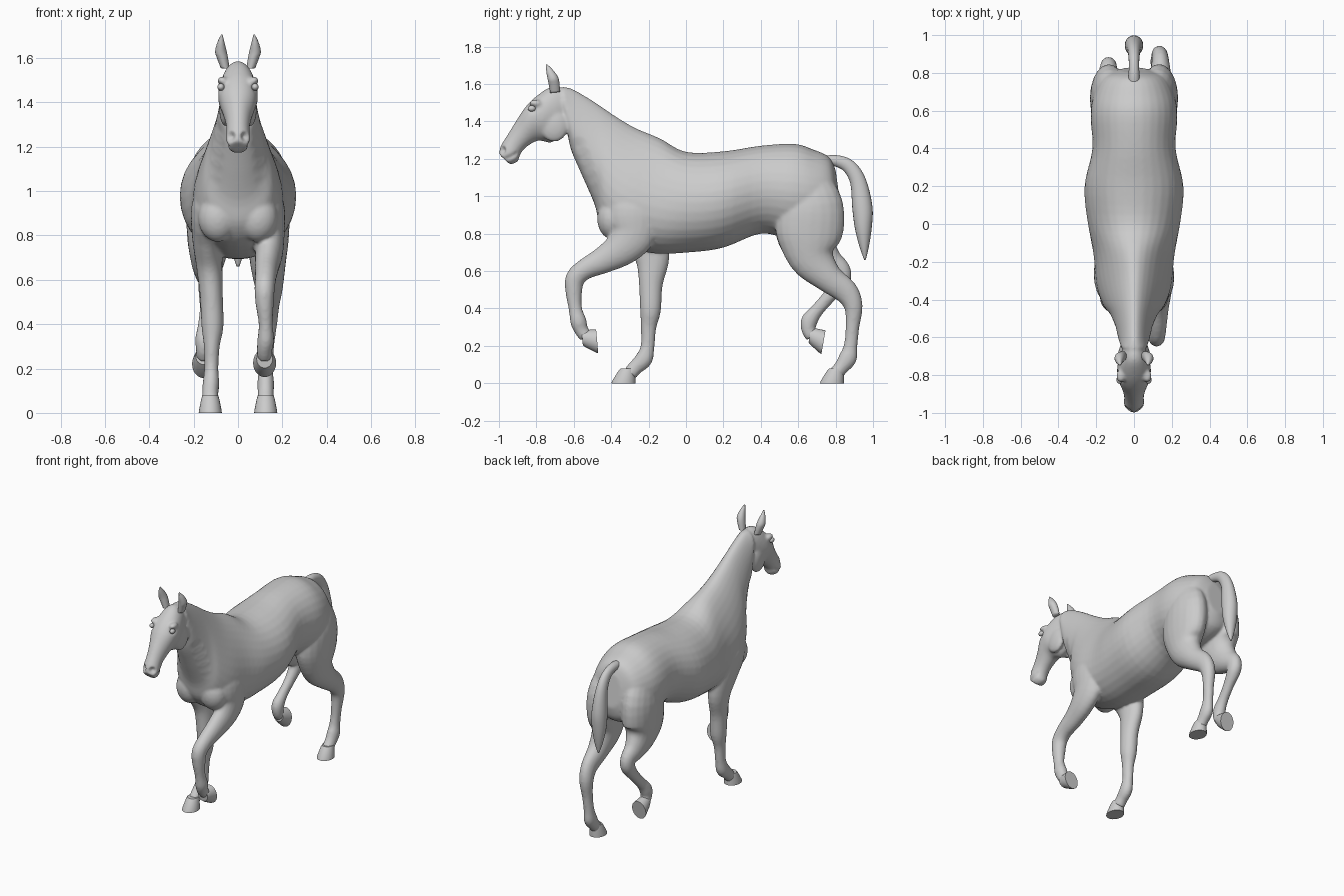
import bpy
import bmesh
from math import sin, cos, pi, radians
from mathutils import Vector, Matrix

cube = bpy.data.objects.get("Cube")
if cube:
    bpy.data.objects.remove(cube, do_unlink=True)

coat = bpy.data.materials.new("grey_coat")
coat.use_nodes = True
COLOUR = (0.6, 0.6, 0.6, 1)
coat.diffuse_color = COLOUR
coat.node_tree.nodes["Principled BSDF"].inputs["Base Color"].default_value = COLOUR


def spline(rows, steps=4):
    """Catmull-Rom resampling of a list of equally long tuples."""
    out = []
    last = len(rows) - 1
    for i in range(last):
        a, b = rows[max(i - 1, 0)], rows[i]
        c, d = rows[i + 1], rows[min(i + 2, last)]
        for s in range(steps):
            t = s / steps
            out.append([q + t / 2 * (r - p + t * (2 * p - 5 * q + 4 * r - e + t * (3 * (q - r) + e - p)))
                        for p, q, r, e in zip(a, b, c, d)])
    out.append(list(rows[-1]))
    return out


def loft(bm, rings):
    """Skin a row of rings and cap both ends."""
    loops = [[bm.verts.new(p) for p in ring] for ring in rings]
    count = len(loops[0])
    for low, high in zip(loops, loops[1:]):
        for i in range(count):
            j = (i + 1) % count
            bm.faces.new((low[i], low[j], high[j], high[i]))
    bm.faces.new(loops[0][::-1])
    bm.faces.new(loops[-1])


def angles(count):
    return [2 * pi * i / count for i in range(count)]


def trunk(bm, rows):
    """Rows: top y, top z, bottom y, bottom z, half width, fullness below."""
    rings = []
    for ty, tz, by, bz, w, k in spline(rows):
        top, bottom = Vector((0, ty, tz)), Vector((0, by, bz))
        mid, arm = (top + bottom) / 2, (top - bottom) / 2
        rings.append([mid + arm * cos(t) + Vector((w * sin(t) * (1 - k * cos(t)), 0, 0))
                      for t in angles(32)])
    loft(bm, rings)


def limb(bm, rows, side=1):
    """Rows: x, y, z, half depth, half width, set square to the path."""
    rows = spline(rows)
    rings = []
    for i, (x, y, z, depth, width) in enumerate(rows):
        a, b = rows[max(i - 1, 0)], rows[min(i + 1, len(rows) - 1)]
        along = Vector((0, b[1] - a[1], b[2] - a[2])).normalized()
        across = Vector((0, -along.z, along.y)) * depth
        rings.append([Vector((side * x, y, z)) + across * cos(t) + Vector((width * sin(t), 0, 0))
                      for t in angles(20)])
    loft(bm, rings)


def blob(bm, centre, radii):
    m = Matrix.Translation(centre) @ Matrix.Diagonal((*radii, 1))
    bmesh.ops.create_uvsphere(bm, u_segments=20, v_segments=12, radius=1, matrix=m)


def finish(bm, name, angle=60):
    bmesh.ops.recalc_face_normals(bm, faces=bm.faces)
    mesh = bpy.data.meshes.new(name)
    bm.to_mesh(mesh)
    bm.free()
    ob = bpy.data.objects.new(name, mesh)
    bpy.context.collection.objects.link(ob)
    mesh.materials.append(coat)
    bpy.ops.object.select_all(action='DESELECT')
    ob.select_set(True)
    bpy.context.view_layer.objects.active = ob
    bpy.ops.object.shade_smooth_by_angle(angle=radians(angle))
    return ob


# Torso and neck
body = bmesh.new()
trunk(body, [
    (.80, 1.14, .83, .92, .07, 0), (.765, 1.21, .80, .83, .16, 0),
    (.68, 1.25, .70, .78, .212, 0), (.58, 1.28, .56, .77, .23, 0),
    (.40, 1.27, .40, .80, .22, 0), (.2, 1.24, .2, .725, .262, 0),
    (0, 1.237, .02, .70, .245, .08), (-.14, 1.31, -.18, .695, .208, .25),
    (-.27, 1.365, -.36, .75, .188, .35), (-.38, 1.43, -.455, .84, .155, .35),
    (-.46, 1.485, -.49, .96, .12, .3), (-.53, 1.53, -.56, 1.12, .095, .25),
    (-.61, 1.575, -.615, 1.25, .08, .2), (-.66, 1.585, -.64, 1.37, .07, 0)])

# Head
trunk(body, [
    (-.64, 1.575, -.63, 1.41, .05, 0), (-.72, 1.585, -.66, 1.33, .072, -.1),
    (-.80, 1.535, -.72, 1.287, .088, -.2), (-.86, 1.475, -.79, 1.297, .08, -.15),
    (-.91, 1.40, -.85, 1.265, .06, 0), (-.95, 1.335, -.885, 1.225, .052, 0),
    (-.99, 1.27, -.90, 1.185, .054, 0), (-1.0, 1.225, -.94, 1.168, .042, 0)])

# Cheeks, brows and breast muscles
for s in (-1, 1):
    blob(body, (s * .055, -.705, 1.375), (.03, .075, .085))
    blob(body, (s * .07, -.805, 1.497), (.024, .035, .02))
    blob(body, (s * .09, -.395, .88), (.09, .08, .11))

# Front legs: left lifted, right standing
shoulder = [(.11, -.25, 1.06, .10, .06), (.135, -.28, .93, .14, .075)]
limb(body, shoulder + [
    (.14, -.28, .81, .125, .07), (.14, -.34, .725, .098, .063),
    (.13, -.44, .66, .073, .055), (.125, -.54, .61, .056, .048),
    (.12, -.592, .56, .053, .046), (.12, -.60, .49, .045, .041),
    (.125, -.592, .40, .036, .032), (.125, -.575, .33, .044, .038),
    (.12, -.56, .285, .038, .035), (.12, -.535, .25, .036, .034)])
limb(body, shoulder + [
    (.14, -.22, .80, .12, .068), (.13, -.18, .67, .093, .06),
    (.12, -.188, .53, .064, .052), (.115, -.19, .39, .056, .05),
    (.118, -.20, .30, .042, .036), (.12, -.205, .2, .037, .032),
    (.122, -.225, .13, .047, .038), (.125, -.27, .085, .04, .036),
    (.125, -.30, .05, .04, .038)], -1)

# Hind legs: left standing, right lifted
thigh = [(.11, .62, 1.10, .13, .08), (.13, .665, .95, .175, .1), (.135, .66, .80, .18, .095)]
limb(body, thigh + [
    (.135, .675, .67, .125, .08), (.14, .76, .565, .08, .062),
    (.14, .855, .49, .066, .047), (.135, .895, .41, .05, .043),
    (.13, .89, .30, .037, .033), (.125, .88, .20, .037, .032),
    (.125, .865, .135, .049, .038), (.125, .83, .085, .04, .036),
    (.125, .80, .05, .04, .038)])
limb(body, thigh + [
    (.135, .695, .71, .13, .082), (.14, .765, .645, .082, .06),
    (.135, .825, .60, .058, .046), (.135, .825, .545, .05, .043),
    (.14, .77, .47, .037, .033), (.15, .70, .39, .036, .032),
    (.155, .66, .335, .045, .038), (.155, .655, .285, .038, .035),
    (.155, .675, .25, .036, .034)], -1)

# Blend the body parts into one skin
skin = finish(body, "body", 180)
blend = skin.modifiers.new("blend", 'REMESH')
blend.mode = 'VOXEL'
blend.voxel_size = 0.008
blend.use_smooth_shade = True
soften = skin.modifiers.new("soften", 'SMOOTH')
soften.factor = 0.5
soften.iterations = 10
for m in ("blend", "soften"):
    bpy.ops.object.modifier_apply(modifier=m)


def dent(centre, radius, push):
    """Push the skin near a point, on both sides of the body."""
    for s in (-1, 1):
        spot = Vector((s * centre[0], centre[1], centre[2]))
        move = Vector((s * push[0], push[1], push[2]))
        for v in skin.data.vertices:
            fall = 1 - (v.co - spot).length / radius
            if fall > 0:
                v.co += move * fall


# Nostrils, mouth line, eye sockets and neck groove
dent((.035, -.985, 1.245), .028, (-.012, .018, 0))
for i in range(5):
    dent((.048, -.97 + i * .016, 1.195 + i * .008), .018, (-.007, 0, 0))
dent((.082, -.825, 1.468), .03, (-.01, 0, 0))
for i in range(6):
    dent((.08, -.57 + i * .028, 1.27 - i * .055), .05, (-.008, 0, 0))

# Tail
tail = bmesh.new()
limb(tail, [
    (0, .74, 1.19, .025, .03), (0, .80, 1.19, .03, .028), (0, .87, 1.16, .037, .028),
    (0, .92, 1.08, .043, .035), (0, .943, .94, .054, .048), (0, .948, .83, .045, .046),
    (0, .953, .73, .025, .028), (0, .957, .66, .004, .006)])
finish(tail, "tail", 80)

# Ears and eyes
for side, s in (("left", 1), ("right", -1)):
    ear = bmesh.new()
    limb(ear, [
        (.058, -.70, 1.555, .026, .02), (.07, -.705, 1.60, .029, .025),
        (.077, -.712, 1.63, .028, .026), (.077, -.73, 1.67, .018, .016),
        (.073, -.746, 1.705, .003, .003)], s)
    finish(ear, side + "_ear", 80)
    eye = bmesh.new()
    blob(eye, (s * .077, -.825, 1.469), (.016, .021, .016))
    finish(eye, side + "_eye", 180)


def hoof(name, x, y, z, tilt):
    """Sole centre and tilt; the toe points forward at no tilt."""
    turn = Matrix.Translation((x, y, z)) @ Matrix.Rotation(radians(tilt), 4, 'X')
    bm = bmesh.new()
    # Each ring: y offset, height, half depth, half width
    profile = [(0, 0, .064, .052), (.002, .012, .062, .051), (.018, .062, .047, .041),
               (.024, .078, .04, .036)]
    loft(bm, [[turn @ Vector((w * sin(t), oy + d * cos(t), h)) for t in angles(24)]
              for oy, h, d, w in profile])
    finish(bm, name, 50)


# Hooves
hoof("front_left_hoof", .12, -.475, .225, 95)
hoof("front_right_hoof", -.125, -.335, 0, 0)
hoof("hind_left_hoof", .125, .78, 0, 0)
hoof("hind_right_hoof", -.155, .735, .22, 80)
